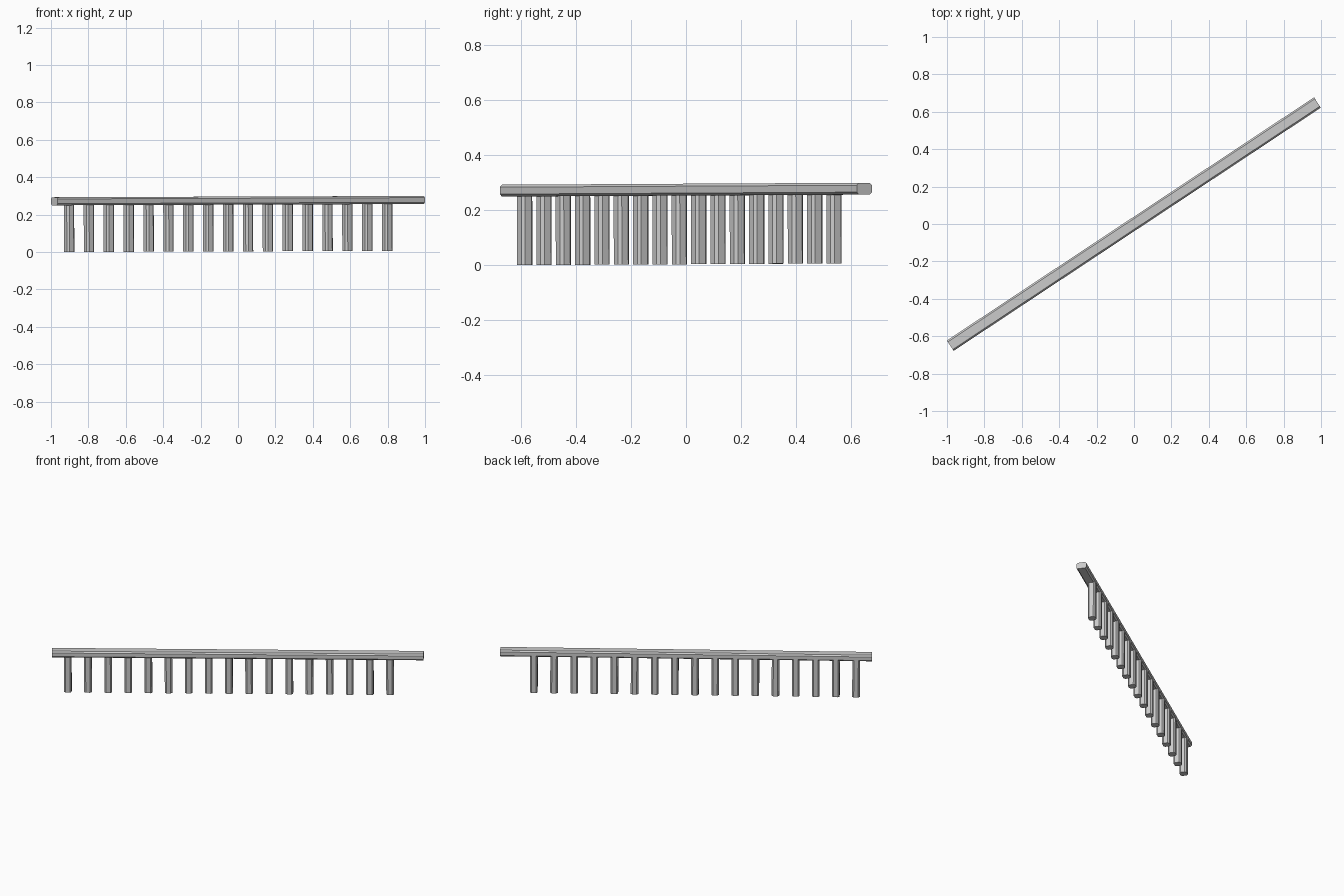
import bpy, bmesh, math
from mathutils import Matrix

if "Cube" in bpy.data.objects:
    bpy.data.objects.remove(bpy.data.objects["Cube"])

# Slightly sloping handrail-like frame, turned in plan
YAW = math.atan2(1.298, 1.96)
FRAME = (Matrix.Translation((0, 0, 0.0035))
         @ Matrix.Rotation(YAW, 4, 'Z') @ Matrix.Rotation(-0.003, 4, 'Y'))


def chamfered_bar(name, half_u, half_v, chamfer, length, local):
    """Eight-sided bar extruded along local z from 0 to length."""
    a, b, c = half_u, half_v, chamfer
    profile = [(a, -b + c), (a, b - c), (a - c, b), (-a + c, b),
               (-a, b - c), (-a, -b + c), (-a + c, -b), (a - c, -b)]
    bm = bmesh.new()
    base = bm.faces.new([bm.verts.new((u, v, 0)) for u, v in profile])
    ext = bmesh.ops.extrude_face_region(bm, geom=[base], use_keep_orig=True)
    top = [e for e in ext['geom'] if isinstance(e, bmesh.types.BMVert)]
    bmesh.ops.translate(bm, verts=top, vec=(0, 0, length))
    bmesh.ops.recalc_face_normals(bm, faces=bm.faces[:])
    mesh = bpy.data.meshes.new(name)
    bm.to_mesh(mesh)
    bm.free()
    obj = bpy.data.objects.new(name, mesh)
    obj.matrix_world = FRAME @ local
    bpy.context.collection.objects.link(obj)
    return obj


# Top rail: bar laid along the frame's x axis
HALF = 1.177
chamfered_bar("top_rail", 0.0215, 0.033, 0.009, 2 * HALF,
              Matrix.Translation((-HALF, 0, 0.2715))
              @ Matrix.Rotation(math.pi / 2, 4, 'Y'))

# Row of posts, reaching up into the rail
COUNT, START, END = 17, -1.077, 0.963
for i in range(COUNT):
    x = START + (END - START) * i / (COUNT - 1)
    chamfered_bar(f"post_{i + 1:02d}", 0.024, 0.024, 0.010, 0.262,
                  Matrix.Translation((x, 0.009, 0)))
